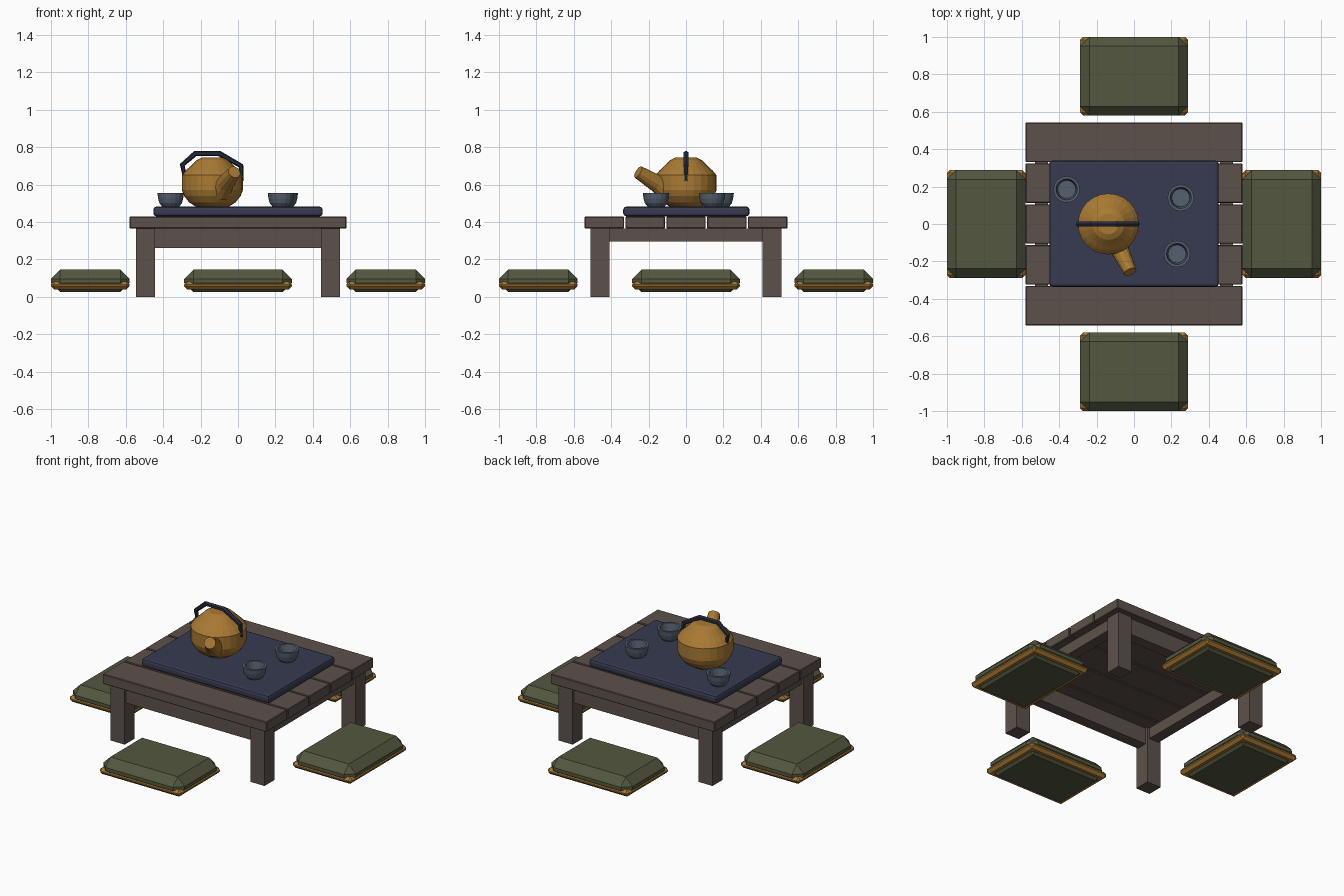
import bpy, bmesh, math
from mathutils import Vector

if "Cube" in bpy.data.objects:
    bpy.data.objects.remove(bpy.data.objects["Cube"], do_unlink=True)


def material(name, rgb):
    m = bpy.data.materials.new(name)
    m.use_nodes = True
    m.diffuse_color = (*rgb, 1)
    m.node_tree.nodes["Principled BSDF"].inputs["Base Color"].default_value = (*rgb, 1)
    return m


WOOD = material("dark wood", (0.11, 0.083, 0.07))
GREEN = material("olive fabric", (0.086, 0.097, 0.05))
GOLD = material("golden brass", (0.40, 0.195, 0.034))
TRAY = material("navy lacquer", (0.038, 0.043, 0.082))
CUP = material("slate ceramic", (0.09, 0.12, 0.16))
IRON = material("dark iron", (0.021, 0.025, 0.045))


def finish(name, bm, mat):
    bmesh.ops.recalc_face_normals(bm, faces=bm.faces)
    mesh = bpy.data.meshes.new(name)
    bm.to_mesh(mesh)
    bm.free()
    mesh.materials.append(mat)
    ob = bpy.data.objects.new(name, mesh)
    bpy.context.collection.objects.link(ob)
    return ob


def box(name, centre, size, mat, bevel=0, segments=1):
    """Box with optional bevelled edges."""
    bm = bmesh.new()
    bmesh.ops.create_cube(bm, size=1)
    bmesh.ops.scale(bm, vec=size, verts=bm.verts)
    if bevel:
        bmesh.ops.bevel(bm, geom=bm.edges[:], offset=bevel, segments=segments,
                        profile=0.5, affect='EDGES')
    bmesh.ops.translate(bm, vec=centre, verts=bm.verts)
    return finish(name, bm, mat)


def skin(bm, rings):
    """Join vertex rings into a capped tube."""
    loops = [[bm.verts.new(p) for p in ring] for ring in rings]
    n = len(loops[0])
    for a, b in zip(loops, loops[1:]):
        for i in range(n):
            j = (i + 1) % n
            bm.faces.new((a[i], a[j], b[j], b[i]))
    bm.faces.new(loops[0])
    bm.faces.new(loops[-1])


def lathe(name, centre, profile, sides, mat):
    """Spin (radius, height) points about a vertical axis."""
    bm = bmesh.new()
    angles = [math.tau * i / sides for i in range(sides)]
    skin(bm, [[(centre[0] + r * math.cos(a), centre[1] + r * math.sin(a), z)
               for a in angles] for r, z in profile])
    return finish(name, bm, mat)


def tube(name, points, radii, sides, mat, side_axis):
    """Sweep a polygon along a path lying across side_axis."""
    pts = [Vector(p) for p in points]
    side = Vector(side_axis).normalized()
    rings = []
    for i, p in enumerate(pts):
        before = (p - pts[max(i - 1, 0)]).normalized()
        after = (pts[min(i + 1, len(pts) - 1)] - p).normalized()
        up = side.cross((before + after).normalized())
        rings.append([p + radii[i] * (side * math.cos(a) + up * math.sin(a))
                      for a in (math.tau * (k + 0.5) / sides for k in range(sides))])
    bm = bmesh.new()
    skin(bm, rings)
    return finish(name, bm, mat)


# Table top planks
for i in range(5):
    box(f"plank_{i + 1}", (0, (i - 2) * 0.218, 0.397), (1.16, 0.211, 0.064), WOOD, 0.004)

# Legs and aprons
for sx, lr in ((-1, "right"), (1, "left")):
    for sy, fb in ((-1, "front"), (1, "back")):
        box(f"{fb}_{lr}_leg", (sx * 0.495, sy * 0.46, 0.183), (0.1, 0.1, 0.366), WOOD)
    box(f"{lr}_apron", (sx * 0.495, 0, 0.33), (0.07, 0.82, 0.07), WOOD)
for sy, fb in ((-1, "front"), (1, "back")):
    box(f"{fb}_apron", (0, sy * 0.46, 0.313), (0.89, 0.07, 0.105), WOOD)

# Serving tray
box("tray", (0, 0.002, 0.456), (0.905, 0.675, 0.052), TRAY, 0.016, 2)

# Floor cushions with a gold trim
for name, x, y in (("front", 0, -0.79), ("back", 0, 0.79),
                   ("left", 0.79, 0), ("right", -0.79, 0)):
    w, d = (0.575, 0.42) if x == 0 else (0.42, 0.575)
    box(f"{name}_cushion", (x, y, 0.085), (w, d, 0.12), GREEN, 0.049)
    box(f"{name}_cushion_trim", (x, y, 0.061), (w + 0.002, d + 0.002, 0.042), GOLD, 0.017)

# Teapot body
POT = (-0.137, 0)
lathe("teapot_body", POT, [(0.085, 0.48), (0.125, 0.505), (0.152, 0.54), (0.163, 0.57),
                           (0.163, 0.65), (0.142, 0.675), (0.115, 0.7), (0.085, 0.73),
                           (0.055, 0.745)], 24, GOLD)

# Teapot spout
tube("teapot_spout", [(-0.092, -0.1, 0.565), (-0.068, -0.155, 0.605), (-0.02, -0.256, 0.667)],
     [0.06, 0.047, 0.035], 12, GOLD, (0.91, 0.41, 0))

# Teapot handle
tube("teapot_handle", [(-0.285, 0, 0.64), (-0.298, 0, 0.705), (-0.228, 0, 0.766),
                       (-0.1, 0, 0.766), (0.016, 0, 0.7), (0.022, 0, 0.62)],
     [0.01, 0.014, 0.015, 0.015, 0.014, 0.009], 6, IRON, (0, 1, 0))

# Tea cups
for i, spot in enumerate(((-0.36, 0.185), (0.25, 0.14), (0.23, -0.16))):
    lathe(f"tea_cup_{i + 1}", spot, [(0.044, 0.48), (0.06, 0.5), (0.067, 0.525), (0.071, 0.555),
                                     (0.057, 0.555), (0.048, 0.505)], 16, CUP)
